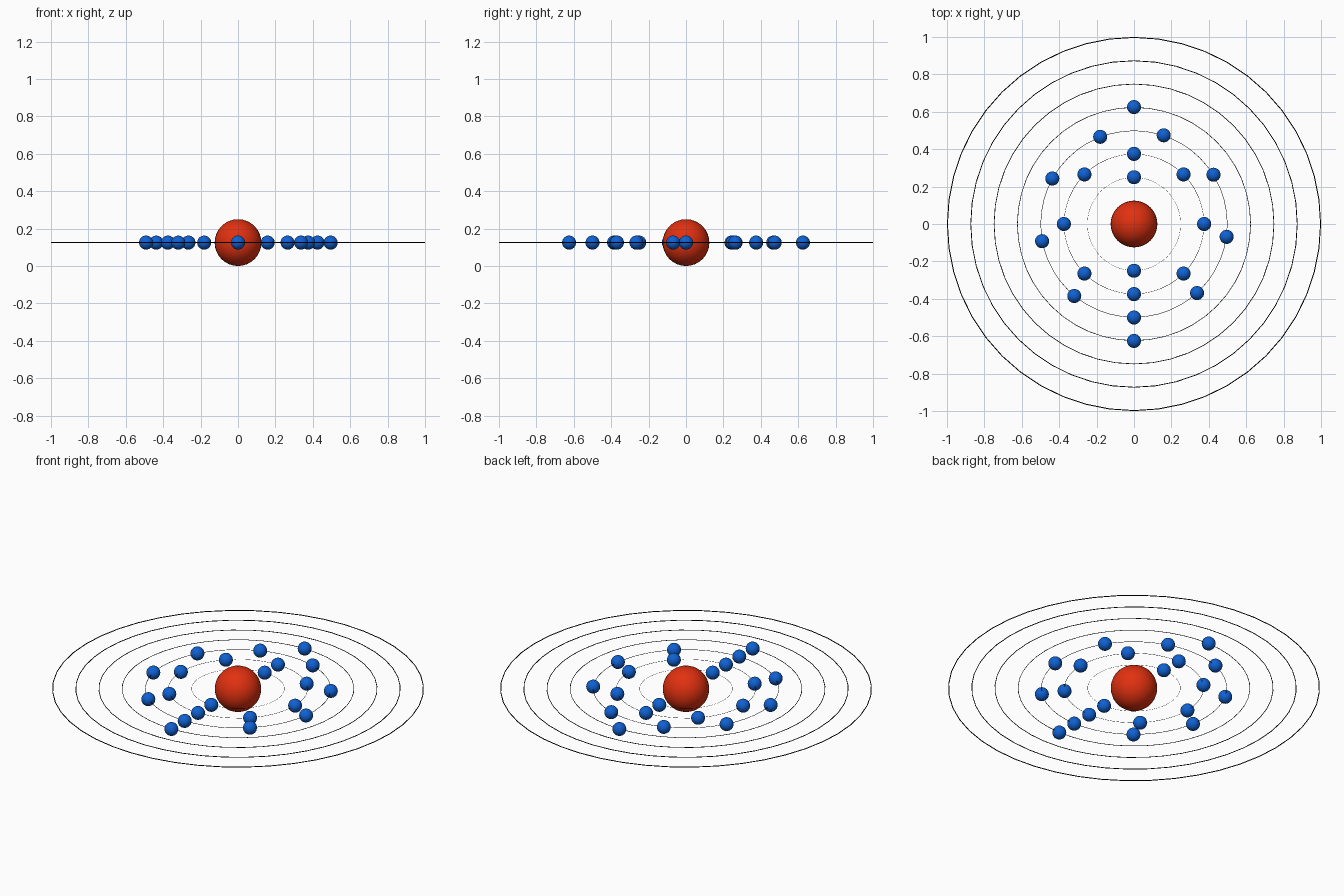
import bpy
from math import radians, cos, sin

if "Cube" in bpy.data.objects:
    bpy.data.objects.remove(bpy.data.objects["Cube"])

MID = 0.125  # height of the orbital plane


def material(name, rgb):
    m = bpy.data.materials.new(name)
    m.diffuse_color = (*rgb, 1)
    m.use_nodes = True
    m.node_tree.nodes["Principled BSDF"].inputs["Base Color"].default_value = m.diffuse_color
    return m


RED = material("red", (0.75, 0.03, 0.005))
BLUE = material("blue", (0.005, 0.12, 0.65))
BLACK = material("black", (0.0, 0.0, 0.0))


def finish(name, mat):
    ob = bpy.context.object
    ob.name = name
    ob.data.materials.append(mat)
    bpy.ops.object.shade_smooth()
    return ob


def ball(name, r, x, y, mat):
    bpy.ops.mesh.primitive_uv_sphere_add(segments=32, ring_count=16, radius=r,
                                         location=(x, y, MID))
    return finish(name, mat)


# Nucleus
ball("nucleus", 0.125, 0, 0, RED)

# Seven thin orbit rings, wire thickness growing with size
for i in range(7):
    radius = 0.25 + 0.125 * i
    wire = 0.0025 * radius
    bpy.ops.mesh.primitive_torus_add(major_segments=48, minor_segments=8,
                                     major_radius=radius - wire,
                                     minor_radius=wire, location=(0, 0, MID))
    finish(f"orbit_ring_{i + 1}", BLACK)

# Electrons: orbit radius, count, angular step (clockwise from the front)
for shell, (radius, count, step) in enumerate(
        [(0.25, 2, 180), (0.375, 8, 45), (0.5, 9, 39.7), (0.625, 2, 180)], 1):
    for k in range(count):
        a = radians(-90 - step * k)
        ball(f"electron_{shell}_{k + 1}", 0.0375,
             radius * cos(a), radius * sin(a), BLUE)
